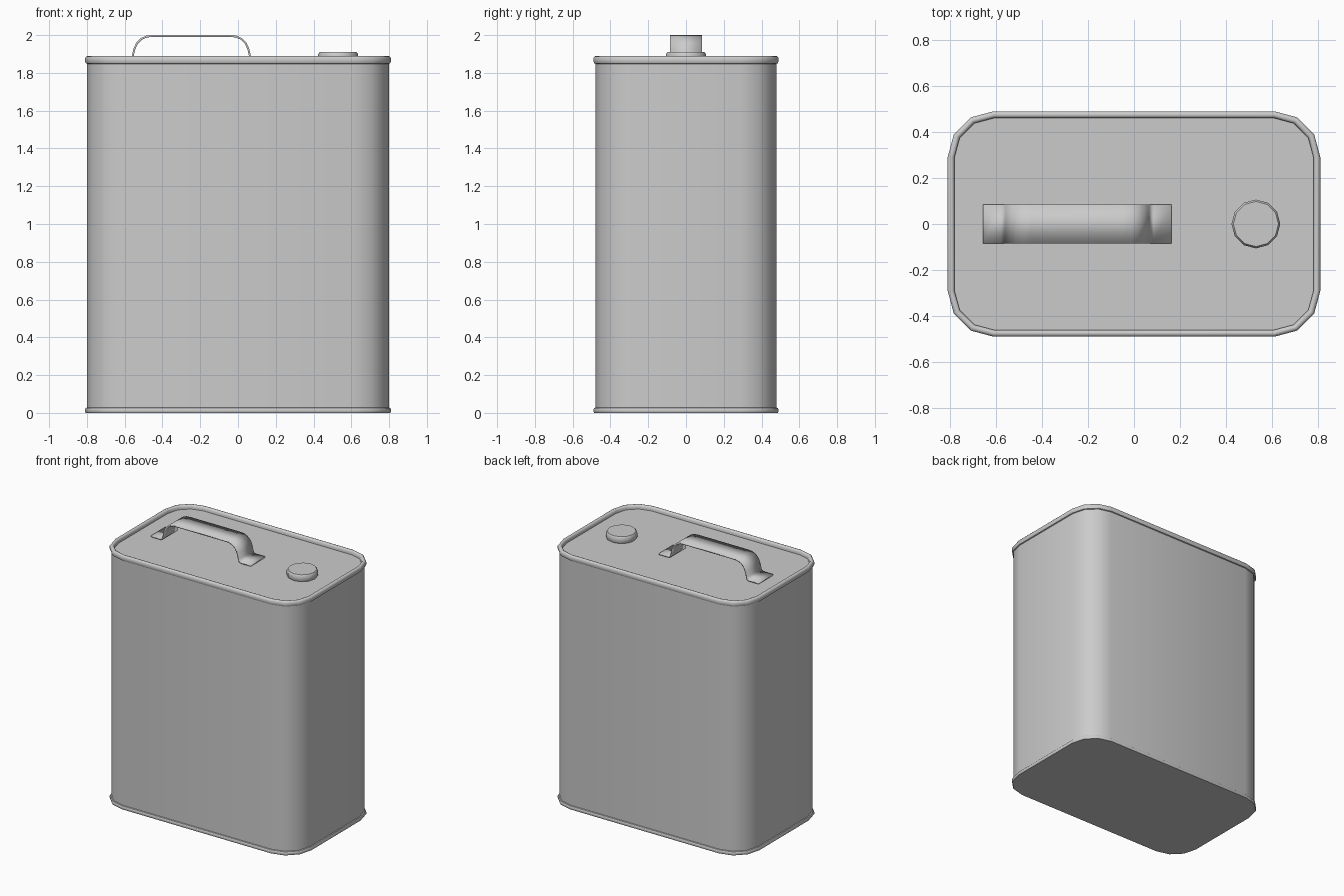
import bpy, bmesh
from math import sin, cos, pi, radians

if "Cube" in bpy.data.objects:
    bpy.data.objects.remove(bpy.data.objects["Cube"])


def finish(name, bm, angle=40):
    bmesh.ops.recalc_face_normals(bm, faces=bm.faces)
    mesh = bpy.data.meshes.new(name)
    bm.to_mesh(mesh)
    bm.free()
    ob = bpy.data.objects.new(name, mesh)
    bpy.context.collection.objects.link(ob)
    bpy.ops.object.select_all(action='DESELECT')
    ob.select_set(True)
    bpy.context.view_layer.objects.active = ob
    bpy.ops.object.shade_smooth_by_angle(angle=radians(angle))
    return ob


def loft(name, rings, angle=40):
    """Bridge closed rings of points in order and cap both ends."""
    bm = bmesh.new()
    loops = [[bm.verts.new(p) for p in ring] for ring in rings]
    n = len(loops[0])
    for a, b in zip(loops, loops[1:]):
        for i in range(n):
            j = (i + 1) % n
            bm.faces.new((a[i], a[j], b[j], b[i]))
    bm.faces.new(loops[0][::-1])
    bm.faces.new(loops[-1])
    return finish(name, bm, angle)


def rounded_rect(inset, z, cx=0.61, cy=0.29, radius=0.2, steps=3):
    r = radius - inset
    points = []
    for q, (sx, sy) in enumerate(((1, 1), (-1, 1), (-1, -1), (1, -1))):
        for k in range(steps + 1):
            a = (q + k / steps) * pi / 2
            points.append((sx * cx + r * cos(a), sy * cy + r * sin(a), z))
    return points


def circle(r, z, x, n=12):
    return [(x + r * cos(2 * pi * i / n), r * sin(2 * pi * i / n), z) for i in range(n)]


# Can body with rolled bottom and top seams and a recessed lid
profile = [(0.004, 0), (0, 0.006), (0, 0.018), (0.004, 0.026), (0.011, 0.028),
           (0.011, 1.848), (0.004, 1.851), (0, 1.86), (0, 1.878), (0.006, 1.887),
           (0.015, 1.89), (0.024, 1.887), (0.03, 1.878), (0.03, 1.86)]
loft("can_body", [rounded_rect(d, z) for d, z in profile])

# Screw cap
loft("screw_cap", [circle(r, z, 0.53) for r, z in
                   [(0.1, 1.858), (0.106, 1.866), (0.106, 1.899), (0.098, 1.91)]])

# Strap handle: half path mirrored, widened along y, then given thickness
half = [(0.41, 1.866), (0.33, 1.866), (0.317, 1.873), (0.31, 1.89), (0.302, 1.925),
        (0.288, 1.957), (0.265, 1.98), (0.235, 1.993), (0.2, 1.995)]
path = [(-x, z) for x, z in half] + half[::-1]
bm = bmesh.new()
pairs = [[bm.verts.new((x - 0.247, y, z)) for y in (-0.085, 0.085)] for x, z in path]
for a, b in zip(pairs, pairs[1:]):
    bm.faces.new((a[0], b[0], b[1], a[1]))
handle = finish("strap_handle", bm, 50)
solid = handle.modifiers.new("thickness", 'SOLIDIFY')
solid.thickness = 0.01
solid.offset = 0
solid.use_even_offset = True
handle.data.set_sharp_from_angle(angle=radians(50))
